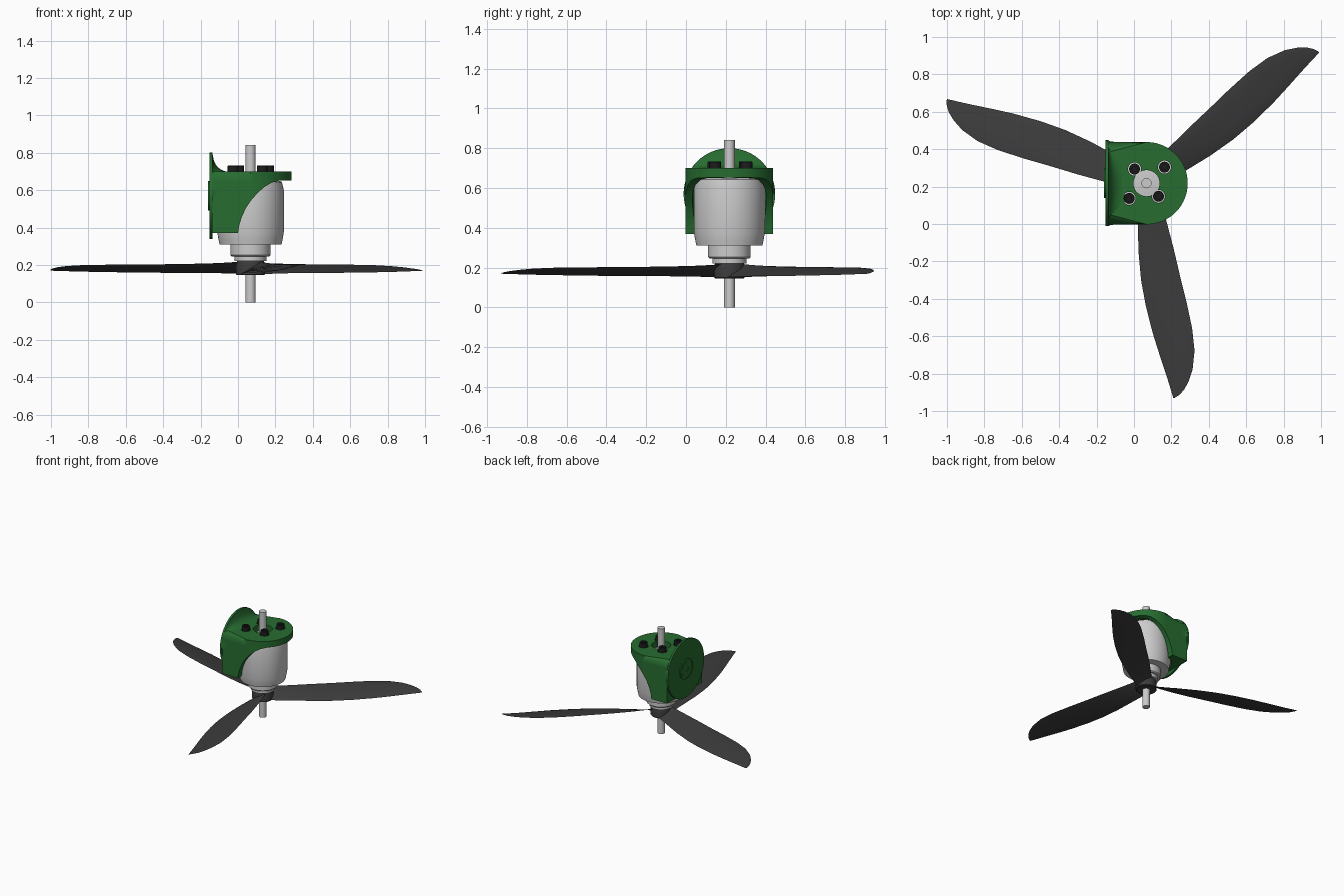
import bpy, bmesh, math
from mathutils import Matrix, Vector

if "Cube" in bpy.data.objects:
    bpy.data.objects.remove(bpy.data.objects["Cube"])

CX, CY = 0.067, 0.218          # motor axis
PLATE_Z = 0.57                 # centre of round mounting plate


def material(name, rgb):
    m = bpy.data.materials.new(name)
    m.diffuse_color = (*rgb, 1)
    m.use_nodes = True
    m.node_tree.nodes["Principled BSDF"].inputs["Base Color"].default_value = m.diffuse_color
    return m


GREEN = material("green", (0.02, 0.15, 0.03))
DARK = material("dark_grey", (0.045, 0.045, 0.045))
BLACK = material("black", (0.012, 0.012, 0.012))


def finish(bm, name, mat=None):
    bmesh.ops.remove_doubles(bm, verts=bm.verts, dist=1e-5)
    bmesh.ops.recalc_face_normals(bm, faces=bm.faces)
    me = bpy.data.meshes.new(name)
    bm.to_mesh(me)
    bm.free()
    ob = bpy.data.objects.new(name, me)
    bpy.context.collection.objects.link(ob)
    if mat:
        me.materials.append(mat)
    return ob


def loft(bm, rings, closed=True):
    rows = [[bm.verts.new(p) for p in ring] for ring in rings]
    n = len(rows[0])
    for a, b in zip(rows, rows[1:]):
        for i in range(n if closed else n - 1):
            j = (i + 1) % n
            bm.faces.new((a[i], a[j], b[j], b[i]))
    return rows


def lathe(name, profile, mat=None, at=(CX, CY, 0), segs=48, rot=None):
    bm = bmesh.new()
    rings = [[(r * math.cos(2 * math.pi * k / segs), r * math.sin(2 * math.pi * k / segs), z)
              for k in range(segs)] for r, z in profile]
    loft(bm, rings)
    m = Matrix.Translation(at)
    if rot:
        m = m @ rot
    bm.transform(m)
    return finish(bm, name, mat)


def prism(name, pts, offset, mat=None):
    bm = bmesh.new()
    off = Vector(offset)
    rows = loft(bm, [pts, [Vector(p) + off for p in pts]])
    bm.faces.new(rows[0])
    bm.faces.new(rows[1])
    return bm


def cut(ob, cutter):
    cutter.hide_render = True
    mod = ob.modifiers.new("cut", 'BOOLEAN')
    mod.operation = 'DIFFERENCE'
    mod.solver = 'EXACT'
    mod.object = cutter
    bpy.context.view_layer.objects.active = ob
    bpy.ops.object.modifier_apply(modifier=mod.name)
    bpy.data.objects.remove(cutter)


def rod(r, z0, z1):
    return [(0, z0), (r, z0), (r, z1), (0, z1)]


# Shaft and motor can
lathe("shaft", rod(0.027, 0, 0.842), segs=32)
lathe("motor", [(0, .22), (.085, .22), (.085, .246), (.1, .246), (.107, .253), (.107, .31),
                (.166, .31), (.171, .335), (.178, .375), (.178, .6), (.168, .643), (.155, .65),
                (0, .65)], segs=64)

# Mount: D-shaped housing with a rounded top edge
R = 0.22
outline = [(-0.14, CY + R, .37), (-0.14, CY - R, .37)]
for k in range(41):
    a = -math.pi / 2 + math.pi * k / 40
    outline.append((CX + R * math.cos(a), CY + R * math.sin(a), .37))
bm = prism("mount", outline, (0, 0, .33))
top = [e for e in bm.edges if all(v.co.z > .69 for v in e.verts)
       and not all(v.co.x < -.13 for v in e.verts)]
bmesh.ops.bevel(bm, geom=top, offset=.055, segments=8, profile=.5, affect='EDGES')
mount = finish(bm, "mount", GREEN)

# Motor cavity, swept side cut-away, centre hole and screw holes
cut(mount, lathe("cavity", rod(.185, .2, .652), segs=64))
sweep = [(.0, .3), (.0, .37), (.006, .41), (.018, .45), (.04, .5), (.07, .545), (.105, .585),
         (.14, .616), (.18, .64), (.22, .651), (.4, .653), (.4, .3)]
cut(mount, finish(prism("sweep", [(x, -.2, z) for x, z in sweep], (0, .9, 0)), "sweep"))
cut(mount, lathe("centre_hole", rod(.07, .6, .9), segs=40))
screws = [(.003, .294), (.163, .304), (-.026, .137), (.131, .148)]
for x, y in screws:
    cut(mount, lathe("screw_hole", rod(.035, .6, .9), at=(x, y, 0), segs=32))

# Socket-head screws
for i, (x, y) in enumerate(screws):
    lathe(f"screw_{i + 1}", [(0, .64), (.029, .64), (.029, .73), (.026, .733), (.014, .733),
                             (.014, .715), (0, .715)], BLACK, at=(x, y, 0), segs=32)

# Round mounting plate with its centre boss
turn = Matrix.Rotation(math.pi / 2, 4, 'Y')
lathe("mounting_plate", rod(.23, -.152, -.136), GREEN, at=(0, CY, PLATE_Z), segs=64, rot=turn)
lathe("plate_boss", [(0, -.157), (.02, -.157), (.02, -.16), (.06, -.16), (.06, -.157),
                     (.07, -.157), (.07, -.16), (.08, -.16), (.08, -.15), (0, -.15)],
      GREEN, at=(0, CY, PLATE_Z), rot=turn)

# Concave fillet blending the plate into the housing
bm = bmesh.new()
rings = []
for i in range(11):
    k = i / 10
    t = 1 - math.sqrt(1 - (1 - k) ** 2)
    ring = []
    for j in range(49):
        a = math.pi * j / 48
        c, s = math.cos(a), math.sin(a)
        rb = ((abs(c) / .219) ** 5 + (abs(s) / .129) ** 5) ** -.2
        r = rb + (.229 - rb) * t
        ring.append((-.137 + .085 * k, CY + r * c, PLATE_Z + r * s))
    rings.append(ring)
loft(bm, rings, closed=False)
finish(bm, "plate_fillet", GREEN)

# Propeller hub
lathe("propeller_hub", [(.027, .145), (.072, .145), (.077, .15), (.077, .2), (.07, .228),
                        (.027, .228)], DARK)

# Blades: distance, trailing edge, leading edge, trailing z, leading z
STATIONS = [
    (.04, -.050, .050, .152, .218), (.10, -.060, .062, .153, .213),
    (.21, -.073, .080, .156, .208), (.36, -.088, .100, .157, .205),
    (.51, -.093, .116, .158, .203), (.65, -.085, .133, .159, .202),
    (.80, -.066, .146, .161, .201), (.92, -.044, .144, .163, .199),
    (1.02, -.024, .121, .165, .194), (1.08, -.013, .092, .167, .188),
    (1.12, -.006, .063, .168, .182), (1.145, -.002, .034, .169, .177),
    (1.157, 0, .008, .17, .172)]
N = 8
for b in range(3):
    bm = bmesh.new()
    rings = []
    for u, v0, v1, z0, z1 in STATIONS:
        thick = .09 * (v1 - v0)
        up, low = [], []
        for i in range(N + 1):
            s = i / N
            h = thick * math.sqrt(s) * math.sqrt(1 - s)
            v, z = v0 + (v1 - v0) * s, z0 + (z1 - z0) * s
            up.append((u, v, z + h * .8))
            low.append((u, v, z - h * .3))
        rings.append(up + low[-2:0:-1])
    rows = loft(bm, rings)
    bm.faces.new(rows[0])
    bm.faces.new(rows[-1])
    bm.transform(Matrix.Translation((CX, CY, 0)) @
                 Matrix.Rotation(math.radians(37.1 + 120 * b), 4, 'Z'))
    finish(bm, f"blade_{b + 1}", DARK)

# Smooth shading with sharp edges kept
for ob in bpy.data.objects:
    ob.select_set(True)
bpy.context.view_layer.objects.active = mount
bpy.ops.object.shade_smooth_by_angle(angle=math.radians(32))
